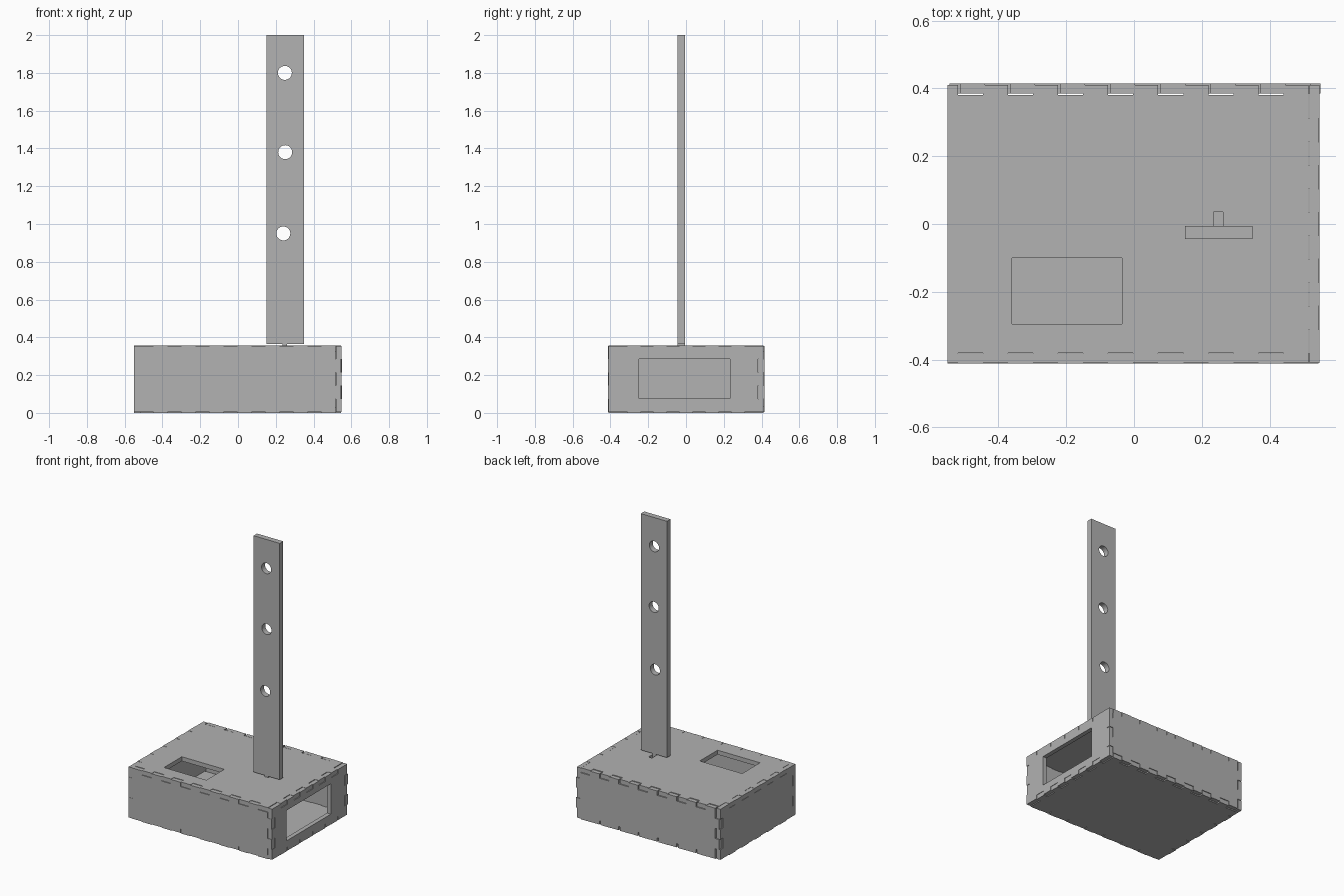
import bpy, bmesh, math

cube = bpy.data.objects.get("Cube")
if cube:
    bpy.data.objects.remove(cube, do_unlink=True)

grey = bpy.data.materials.new("sheet grey")
grey.use_nodes = True
GREY = (0.445, 0.445, 0.445, 1)
grey.diffuse_color = GREY
grey.node_tree.nodes["Principled BSDF"].inputs["Base Color"].default_value = GREY

# Box limits: (outer low, inner low, inner high, outer high)
T = 0.03
X = (-0.55, -0.55 + T, 0.545 - T, 0.545)
Y = (-0.41, -0.41 + T, 0.41 - T, 0.41)
Z = (0.004, T, 0.35 - T + 0.004, 0.354)


def steps(lo, hi, n):
    return [lo + (hi - lo) * i / n for i in range(n + 1)]


def comb(breaks, first_out, inner, outer):
    """Finger-joint edge: alternating tooth and gap."""
    pts = []
    for i, (a, b) in enumerate(zip(breaks, breaks[1:])):
        level = outer if (i % 2 == 0) == first_out else inner
        pts += [(a, level), (b, level)]
    return pts


def fingered(u, v, u_breaks, v_breaks, u_out, v_out):
    low = comb(u_breaks, u_out, v[1], v[0])
    high = comb(u_breaks, u_out, v[2], v[3])
    right = [(q, p) for p, q in comb(v_breaks, v_out, u[2], u[3])]
    left = [(q, p) for p, q in comb(v_breaks, v_out, u[1], u[0])]
    pts = low + right + high[::-1] + left[::-1]
    return [p for i, p in enumerate(pts) if math.dist(p, pts[i - 1]) > 1e-5]


def rect(u0, u1, v0, v1):
    return [(u0, v0), (u1, v0), (u1, v1), (u0, v1)]


def circle(u, v, r, n=32):
    return [(u + r * math.cos(math.tau * i / n), v + r * math.sin(math.tau * i / n))
            for i in range(n)]


def sheet(name, plane, loops, w0, w1, shift=(0, 0, 0)):
    """Cut a flat sheet from an outline with holes, between w0 and w1."""
    curve = bpy.data.curves.new(name + "_outline", "CURVE")
    curve.dimensions = "2D"
    curve.fill_mode = "BOTH"
    curve.extrude = (w1 - w0) / 2
    for loop in loops:
        spline = curve.splines.new("POLY")
        spline.points.add(len(loop) - 1)
        for point, (u, v) in zip(spline.points, loop):
            point.co = (u, v, 0, 1)
        spline.use_cyclic_u = True
    temp = bpy.data.objects.new(name + "_outline", curve)
    bpy.context.collection.objects.link(temp)
    bpy.context.view_layer.update()
    deps = bpy.context.evaluated_depsgraph_get()
    mesh = bpy.data.meshes.new_from_object(temp.evaluated_get(deps))
    bpy.data.objects.remove(temp, do_unlink=True)
    bpy.data.curves.remove(curve)
    bm = bmesh.new()
    bm.from_mesh(mesh)
    bmesh.ops.remove_doubles(bm, verts=bm.verts, dist=1e-5)
    for vert in bm.verts:
        u, v, w = vert.co
        w += (w0 + w1) / 2
        p = {"xy": (u, v, w), "xz": (u, w, v), "yz": (w, u, v)}[plane]
        vert.co = [a + b for a, b in zip(p, shift)]
    bmesh.ops.recalc_face_normals(bm, faces=bm.faces)
    for face in bm.faces:
        face.smooth = False
    bm.to_mesh(mesh)
    bm.free()
    mesh.name = name
    mesh.materials.clear()
    mesh.materials.append(grey)
    obj = bpy.data.objects.new(name, mesh)
    bpy.context.collection.objects.link(obj)
    return obj


x_breaks = steps(X[1], X[2], 14)
y_breaks = steps(Y[1], Y[2], 11)
z_breaks = steps(Z[0], Z[3], 5)
z_inner = [Z[1]] + z_breaks[1:-1] + [Z[2]]

# Lid and floor
plate = fingered(X, Y, x_breaks, y_breaks, False, False)
window = rect(-0.36, -0.035, -0.295, -0.10)
slot = rect(0.235, 0.262, -0.04, 0.036)
sheet("lid", "xy", [plate, window, slot], Z[2], Z[3], (0, 0, 0.002))
sheet("floor", "xy", [plate], 0, T)

# Front and back walls
wall = fingered(X, Z, x_breaks, z_inner, True, False)
sheet("front_wall", "xz", [wall], Y[0], Y[1], (0, -0.002, 0))
sheet("back_wall", "xz", [wall], Y[2], Y[3], (0.006, 0.005, 0))

# Side walls, the left one with a large opening
side = fingered(Y, Z, y_breaks, z_breaks, True, True)
opening = rect(-0.25, 0.232, 0.075, 0.285)
sheet("left_wall", "yz", [side, opening], X[2], X[3], (0.003, 0, 0))
sheet("right_wall", "yz", [side], X[0], X[1])

# Upright with a tab in the slot and three round holes
upright = [(0.15, 0.365), (0.235, 0.365), (0.235, 0.33), (0.26, 0.33),
           (0.26, 0.365), (0.35, 0.365), (0.35, 2), (0.15, 2)]
holes = [circle(u, v, 0.037) for u, v in ((0.24, 0.95), (0.25, 1.38), (0.248, 1.8))]
sheet("upright", "xz", [upright] + holes, -0.044, -0.006)
